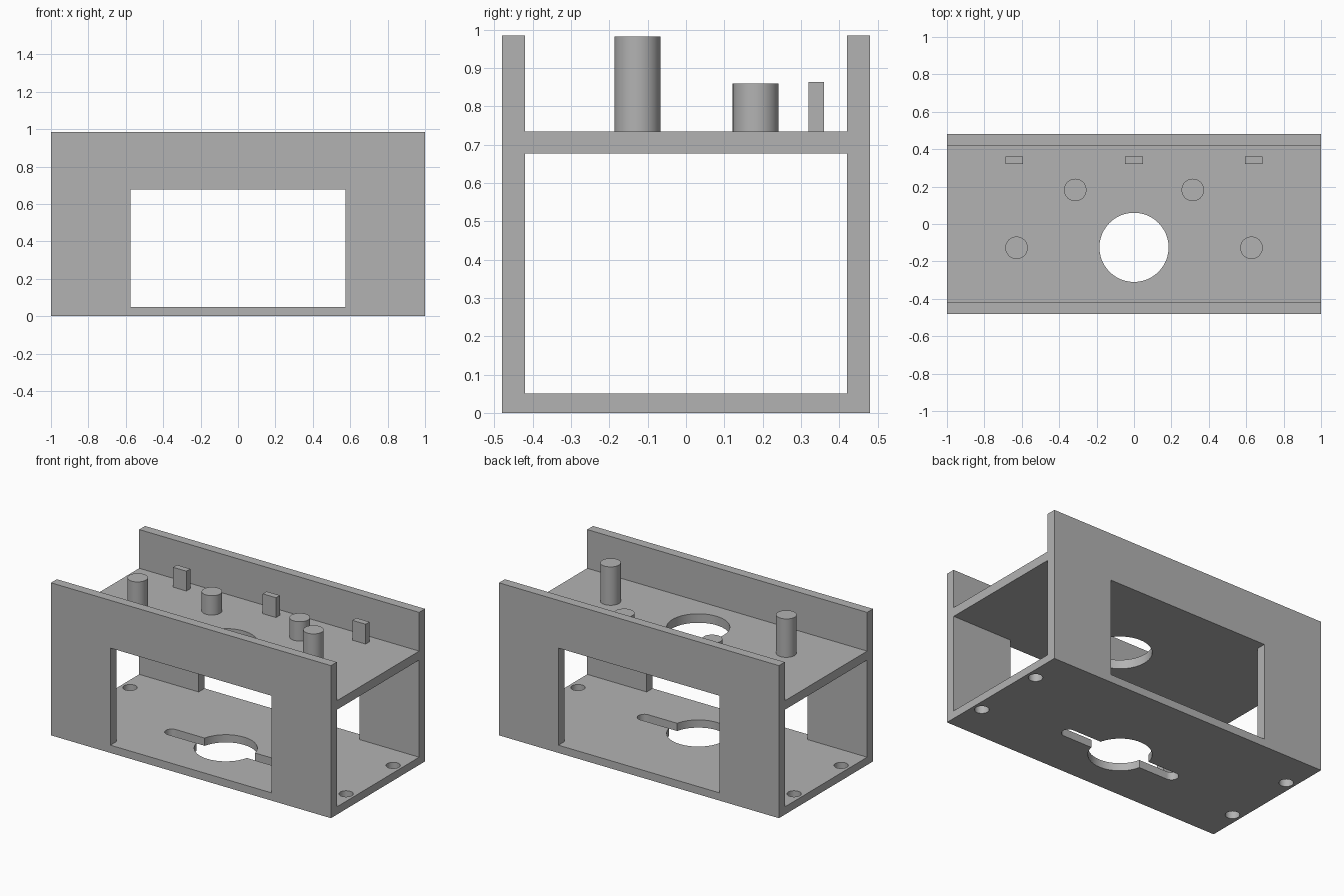
import bpy
import math

default = bpy.data.objects.get("Cube")
if default:
    bpy.data.objects.remove(default, do_unlink=True)

# Single plain grey finish
grey = bpy.data.materials.new("plain_grey")
grey.use_nodes = True
colour = (0.45, 0.45, 0.45, 1)
grey.diffuse_color = colour
grey.node_tree.nodes["Principled BSDF"].inputs["Base Color"].default_value = colour

WIDTH, DEPTH, HEIGHT = 2.0, 0.96, 0.985
INNER = 0.84                      # clear depth between the walls
FLOOR_TOP, SHELF_LOW, SHELF_TOP = 0.05, 0.677, 0.735
BORE_Y, BORE_R = -0.125, 0.185
SLOT_R, SLOT_X = 0.042, 0.385


def finish(obj, name):
    obj.name = obj.data.name = name
    obj.data.materials.append(grey)
    return obj


def box(name, x, y, size_x, size_y, low, high):
    bpy.ops.mesh.primitive_cube_add(size=1, location=(x, y, (low + high) / 2))
    obj = bpy.context.object
    obj.scale = (size_x, size_y, high - low)
    bpy.ops.object.transform_apply(location=False, rotation=False, scale=True)
    return finish(obj, name)


def rod(name, x, y, radius, low, high):
    bpy.ops.mesh.primitive_cylinder_add(vertices=48, radius=radius, depth=high - low,
                                        location=(x, y, (low + high) / 2))
    return finish(bpy.context.object, name)


def smooth(obj):
    bpy.ops.object.select_all(action="DESELECT")
    obj.select_set(True)
    bpy.context.view_layer.objects.active = obj
    bpy.ops.object.shade_smooth_by_angle(angle=math.radians(30))


def cut(body, cutter):
    cutter.hide_render = True
    mod = body.modifiers.new("cut", "BOOLEAN")
    mod.operation, mod.solver, mod.object = "DIFFERENCE", "EXACT", cutter
    bpy.context.view_layer.objects.active = body
    bpy.ops.object.modifier_apply(modifier=mod.name)
    bpy.data.objects.remove(cutter, do_unlink=True)


# Housing: a block with a lower tunnel, an open upper channel and wall windows
housing = box("housing", 0, 0, WIDTH, DEPTH, 0, HEIGHT)
cut(housing, box("tunnel", 0, 0, WIDTH + 1, INNER, FLOOR_TOP, SHELF_LOW))
cut(housing, box("channel", 0, 0, WIDTH + 1, INNER, SHELF_TOP, HEIGHT + 1))
cut(housing, box("window", 0, 0, 1.15, DEPTH + 1, FLOOR_TOP, SHELF_LOW))

# Large bore through shelf and floor
cut(housing, rod("bore", 0, BORE_Y, BORE_R, -0.1, 0.9))

# Rounded slots beside the floor bore, and corner screw holes
for side in (-1, 1):
    cut(housing, box("slot", side * SLOT_X / 2, BORE_Y, SLOT_X, 2 * SLOT_R, -0.1, 0.2))
    cut(housing, rod("slot_end", side * SLOT_X, BORE_Y, SLOT_R, -0.1, 0.2))
    for y in (-0.24, 0.24):
        cut(housing, rod("screw_hole", side * 0.94, y, SLOT_R, -0.1, 0.2))
smooth(housing)

# Standing posts on the shelf, mirrored left and right
for side, label in ((-1, "right"), (1, "left")):
    smooth(rod("tall_post_" + label, side * 0.628, -0.127, 0.06, SHELF_TOP, 0.983))
    smooth(rod("short_post_" + label, side * 0.314, 0.182, 0.06, SHELF_TOP, 0.86))

# Row of flat tabs along the back
for x, label in ((-0.64, "right"), (0, "middle"), (0.64, "left")):
    box("tab_" + label, x, 0.34, 0.095, 0.04, SHELF_TOP, 0.863)
